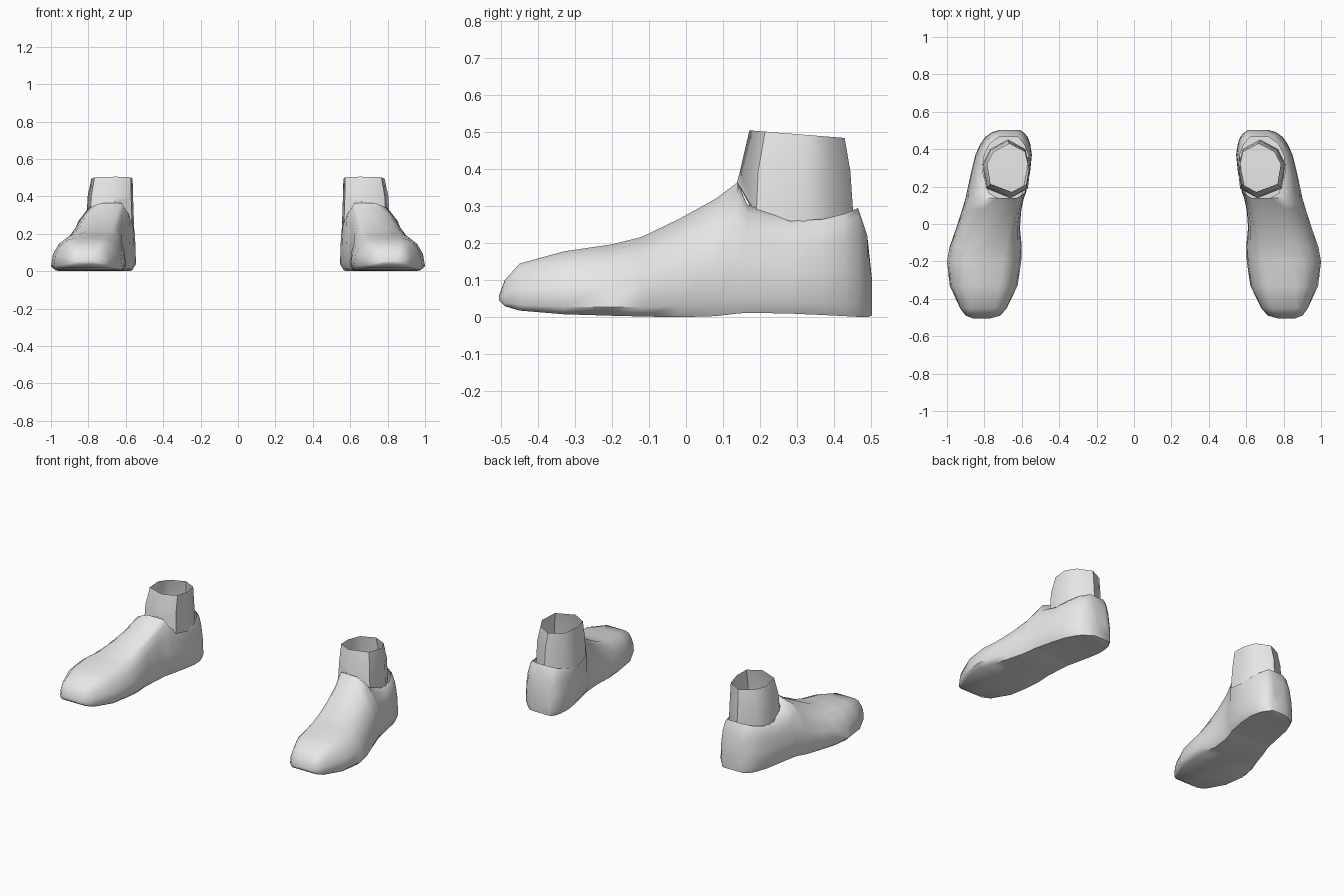
import bpy, bmesh, math

if "Cube" in bpy.data.objects:
    bpy.data.objects.remove(bpy.data.objects["Cube"])

grey = bpy.data.materials.new("light grey")
grey.diffuse_color = (0.8, 0.8, 0.8, 1)
grey.use_nodes = True
grey.node_tree.nodes["Principled BSDF"].inputs["Base Color"].default_value = grey.diffuse_color

# Shoe stations: y, inner x, outer x, top edge inner x, top edge outer x, sole z, top z
STATIONS = [
    (-.505, .77, .86, .79, .83, .045, .06),
    (-.49, .715, .90, .77, .86, .03, .10),
    (-.45, .68, .93, .74, .87, .018, .145),
    (-.33, .622, .985, .72, .87, .008, .178),
    (-.20, .603, 1.0, .70, .85, .004, .197),
    (-.12, .60, .985, .68, .80, .002, .217),
    (-.02, .61, .95, .66, .76, 0, .265),
    (.08, .602, .918, .64, .735, .003, .32),
    (.14, .588, .90, .625, .73, .01, .365),
    (.165, .578, .895, .585, .775, .012, .305),
    (.28, .555, .87, .565, .81, .01, .26),
    (.37, .546, .848, .565, .80, .006, .265),
    (.43, .555, .82, .59, .77, .003, .28),
    (.465, .568, .795, .62, .72, .001, .295),
    (.49, .59, .76, .63, .71, 0, .22),
    (.503, .61, .72, .64, .69, .005, .10),
]

# Ankle cuff plan: x, y, lower edge z; the top ring is drawn in and tilted
CUFF = [(.66, .138, .365), (.567, .19, .27), (.556, .29, .25), (.58, .40, .25),
        (.674, .452, .28), (.77, .40, .25), (.81, .32, .25), (.79, .19, .28)]


def section(y, xi, xo, a, b, zb, zt):
    """Ring from the inner top edge, down round the sole, to the outer top edge."""
    w, side = xo - xi, zb + (zt - zb) * .12
    arc = [math.radians(d) for d in (90, 66, 44, 22, 0)]
    inner = [(a + (xi - a) * math.cos(t), y, side + (zt - side) * math.sin(t)) for t in arc]
    outer = [(b + (xo - b) * math.cos(t), y, side + (zt - side) * math.sin(t)) for t in arc]
    sole = [(xi + w * f, y, zb) for f in (.06, .5, .94)]
    return inner + sole + outer[::-1]


def finish(name, bm, side):
    for v in bm.verts:
        v.co.x *= side
    bmesh.ops.recalc_face_normals(bm, faces=bm.faces)
    mesh = bpy.data.meshes.new(name)
    bm.to_mesh(mesh)
    bm.free()
    mesh.materials.append(grey)
    ob = bpy.data.objects.new(name, mesh)
    bpy.context.collection.objects.link(ob)
    bpy.ops.object.select_all(action='DESELECT')
    ob.select_set(True)
    bpy.context.view_layer.objects.active = ob
    bpy.ops.object.shade_smooth_by_angle(angle=math.radians(50))


def bridge(bm, r0, r1, skip_last=False):
    n = len(r0)
    for i in range(n - skip_last):
        j = (i + 1) % n
        bm.faces.new((r0[i], r0[j], r1[j], r1[i]))


for label, side in (("left", -1), ("right", 1)):
    # Shoe body, left open along the top where the ankle comes out
    bm = bmesh.new()
    rings = [[bm.verts.new(p) for p in section(*s)] for s in STATIONS]
    for s0, s1, r0, r1 in zip(STATIONS, STATIONS[1:], rings, rings[1:]):
        bridge(bm, r0, r1, skip_last=s0[0] >= .14 and s1[0] <= .465)
    bm.faces.new(rings[0])
    bm.faces.new(rings[-1])
    finish(label + "_shoe", bm, side)

    # Open eight-sided ankle cuff
    bm = bmesh.new()
    low = [bm.verts.new(p) for p in CUFF]
    mid = [bm.verts.new((.675 + (x - .675) * .96, .295 + (y - .295) * .95, .395)) for x, y, z in CUFF]
    top = [bm.verts.new((.667 + (x - .675) * .87, .30 + (y - .295) * .82, .505 - (y - .138) * .065))
           for x, y, z in CUFF]
    bridge(bm, low, mid)
    bridge(bm, mid, top)
    finish(label + "_ankle_cuff", bm, side)
